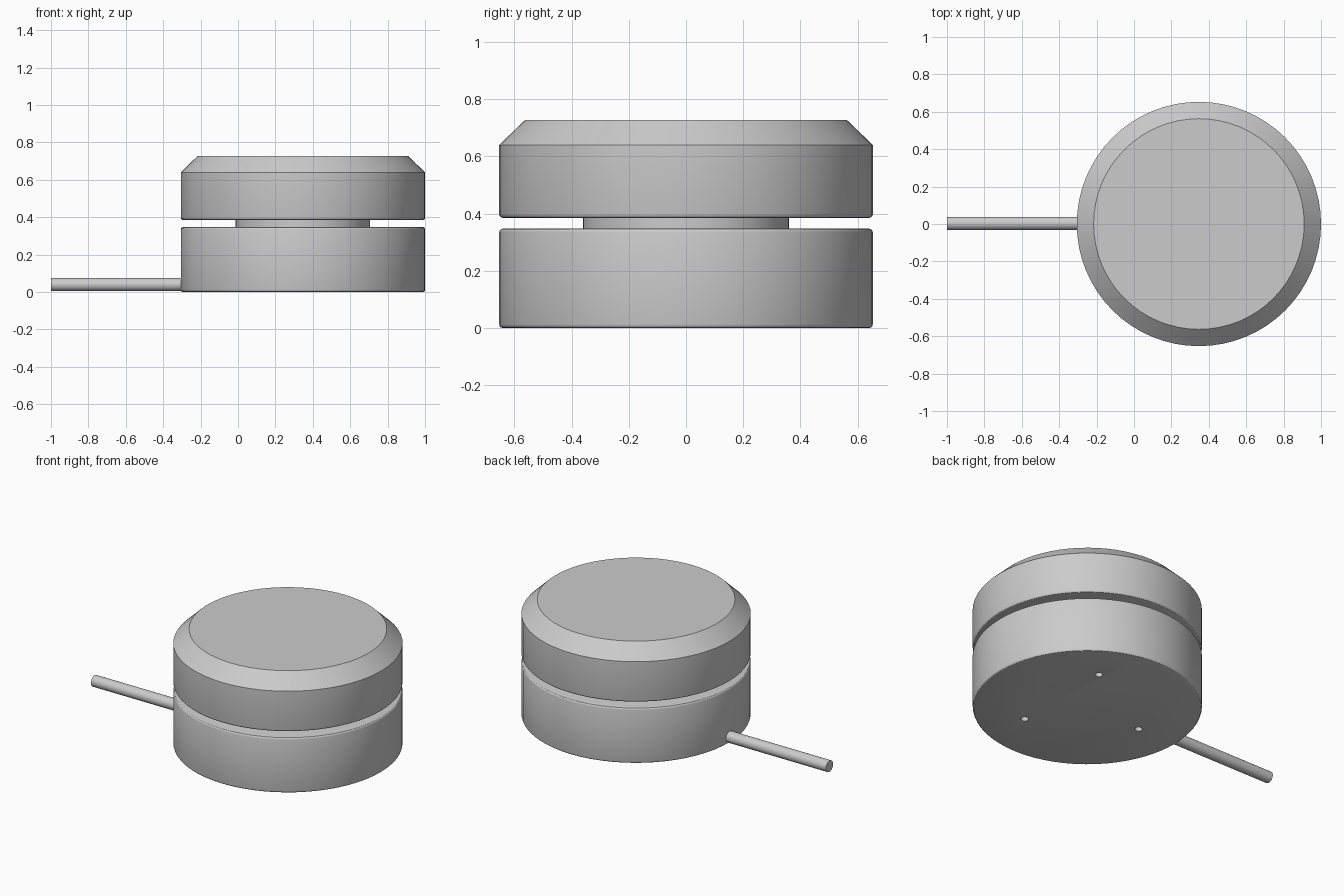
import bpy
import bmesh
import math

cube = bpy.data.objects.get("Cube")
if cube:
    bpy.data.objects.remove(cube, do_unlink=True)

CENTRE_X = 0.347
RADIUS = 0.653
SEGMENTS = 64

grey = bpy.data.materials.new("plain_grey")
grey.use_nodes = True
colour = (0.6, 0.6, 0.6, 1)
grey.diffuse_color = colour
grey.node_tree.nodes["Principled BSDF"].inputs["Base Color"].default_value = colour


def smooth(obj):
    bpy.ops.object.select_all(action="DESELECT")
    obj.select_set(True)
    bpy.context.view_layer.objects.active = obj
    bpy.ops.object.shade_smooth_by_angle(angle=math.radians(30))


def lathe(name, profile):
    """Closed solid turned around the body axis from (radius, z) points."""
    bm = bmesh.new()
    rings = []
    for r, z in profile:
        ring = bmesh.ops.create_circle(bm, segments=SEGMENTS, radius=r)["verts"]
        bmesh.ops.translate(bm, verts=ring, vec=(0, 0, z))
        rings.append(ring)
    for low, high in zip(rings, rings[1:]):
        for i in range(SEGMENTS):
            j = (i + 1) % SEGMENTS
            bm.faces.new((low[i], low[j], high[j], high[i]))
    bm.faces.new(rings[0])
    bm.faces.new(rings[-1])
    bmesh.ops.recalc_face_normals(bm, faces=bm.faces)
    mesh = bpy.data.meshes.new(name)
    bm.to_mesh(mesh)
    bm.free()
    obj = bpy.data.objects.new(name, mesh)
    obj.location.x = CENTRE_X
    bpy.context.collection.objects.link(obj)
    mesh.materials.append(grey)
    return obj


def rounded(z, up, size=0.012, steps=3):
    """Quarter-round edge points, from the flat face out to the wall."""
    points = []
    for k in range(steps + 1):
        a = math.pi / 2 * k / steps
        points.append((RADIUS - size + size * math.sin(a),
                       z + up * size * (1 - math.cos(a))))
    return points


# Body: base drum, recessed neck and chamfered cap
base = lathe("base", rounded(0, 1) + rounded(0.347, -1)[::-1])
neck = lathe("neck", [(0.36, 0.34), (0.36, 0.39)])
cap = lathe("cap", rounded(0.385, 1) + [(RADIUS, 0.64), (0.563, 0.727)])

# Three blind screw holes under the base
for i in range(3):
    angle = math.pi + i * math.tau / 3
    bpy.ops.mesh.primitive_cylinder_add(
        vertices=24, radius=0.022, depth=0.2,
        location=(CENTRE_X + 0.38 * math.cos(angle), 0.38 * math.sin(angle), 0))
    cutter = bpy.context.object
    cutter.name = f"screw_hole_cutter_{i + 1}"
    cutter.data.materials.append(grey)
    cut = base.modifiers.new(f"screw_hole_{i + 1}", "BOOLEAN")
    cut.operation = "DIFFERENCE"
    cut.solver = "EXACT"
    cut.object = cutter
    cutter.hide_render = True
    cutter.hide_set(True)

# Cable leaving the side of the base
cable_end = CENTRE_X - RADIUS + 0.03
bpy.ops.mesh.primitive_cylinder_add(
    vertices=32, radius=0.035, depth=cable_end + 1,
    location=((cable_end - 1) / 2, 0.003, 0.04),
    rotation=(0, math.pi / 2, 0))
cable = bpy.context.object
cable.name = "cable"
cable.data.materials.append(grey)

for part in (base, neck, cap, cable):
    smooth(part)
